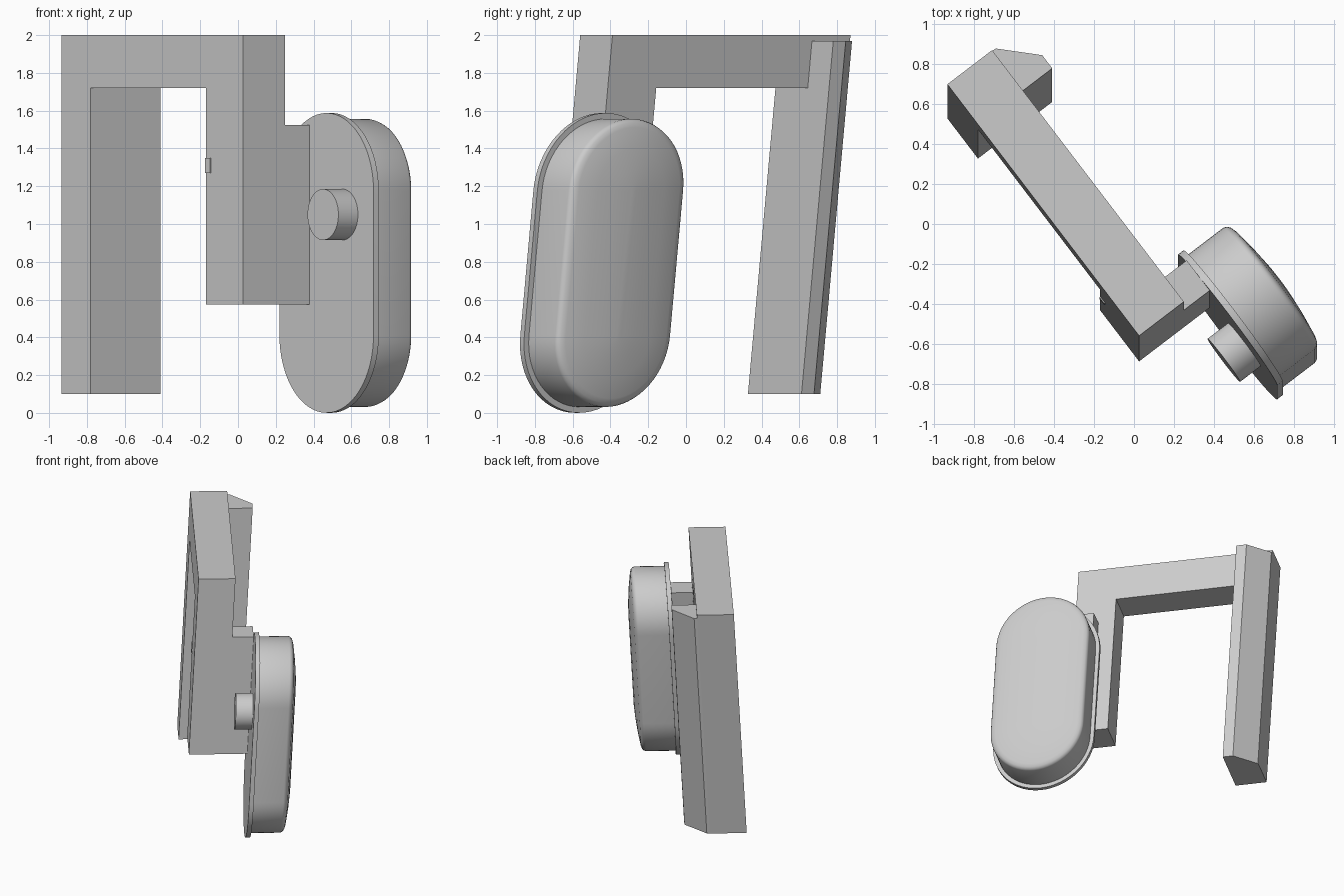
import bpy, bmesh, math
from mathutils import Matrix

cube = bpy.data.objects.get("Cube")
if cube:
    bpy.data.objects.remove(cube)

GREY = (0.6, 0.6, 0.6, 1)
grey = bpy.data.materials.new("plain_grey")
grey.use_nodes = True
grey.diffuse_color = GREY
grey.node_tree.nodes["Principled BSDF"].inputs["Base Color"].default_value = GREY

# Local axes: u along the beam, v across it, z up; the whole model leans in y with height
LEAN = 0.09
PLACE = Matrix(((0.606, 0.795, 0, -0.935),
                (-0.795, 0.606, LEAN, 0.70 - 2 * LEAN),
                (0, 0, 1, 0),
                (0, 0, 0, 1)))


def loft(name, rings, smooth=None):
    """Skin equal-length rings of (u, v, z) points and cap both ends."""
    bm = bmesh.new()
    loops = [[bm.verts.new(p) for p in ring] for ring in rings]
    for a, b in zip(loops, loops[1:]):
        for i in range(len(a)):
            j = (i + 1) % len(a)
            bm.faces.new((a[i], a[j], b[j], b[i]))
    bm.faces.new(loops[0])
    bm.faces.new(loops[-1])
    bmesh.ops.recalc_face_normals(bm, faces=bm.faces)
    mesh = bpy.data.meshes.new(name)
    bm.to_mesh(mesh)
    bm.free()
    mesh.transform(PLACE)
    mesh.materials.append(grey)
    obj = bpy.data.objects.new(name, mesh)
    bpy.context.collection.objects.link(obj)
    if smooth:
        bpy.ops.object.select_all(action="DESELECT")
        obj.select_set(True)
        bpy.context.view_layer.objects.active = obj
        bpy.ops.object.shade_smooth_by_angle(angle=math.radians(smooth))
    return obj


def across(name, outline, v0, v1):
    """Extrude a (u, z) outline along v."""
    return loft(name, [[(u, v, z) for u, z in outline] for v in (v0, v1)])


def upright(name, outline, z0, z1):
    """Extrude a (u, v) outline along z."""
    return loft(name, [[(u, v, z) for u, v in outline] for z in (z0, z1)])


def rounded(u0, z0, radius, straight, v, steps=32):
    """Upright stadium ring; a circle when straight is zero."""
    ring = []
    for half in (0, 1):
        shift = straight / 2 * (1 - 2 * half)
        for i in range(steps + (1 if straight else 0)):
            a = math.pi * (half + i / steps)
            ring.append((u0 + radius * math.cos(a), v, z0 + shift + radius * math.sin(a)))
    return ring


# Frame: long post, top beam and short post
U_END, DEPTH = 1.585, 0.282
across("frame", [(0, 0.1), (0, 2), (U_END, 2), (U_END, 0.575), (1.262, 0.575),
                 (1.262, 1.72), (0.253, 1.72), (0.253, 0.1)], 0, DEPTH)

# Chamfered rear of the long post
upright("long_post_back", [(0, DEPTH), (0.003, 0.304), (0.17, 0.468),
                           (0.253, 0.468), (0.253, DEPTH)], 0.1, 1.97)

# Block joining the short post to the housing
PLATE_V = 0.445
upright("joining_block", [(1.395, DEPTH), (1.395, PLATE_V),
                          (U_END, PLATE_V), (U_END, DEPTH)], 0.575, 1.525)

# Small latch on the short post
across("latch", [(1.264, 1.27), (1.264, 1.35), (1.305, 1.35), (1.305, 1.27)], -0.006, 0)

# Rounded housing: rim plate and domed shell
POD_U, POD_Z, STRAIGHT = 1.732, 0.794, 0.765
loft("housing_rim", [rounded(POD_U, POD_Z, 0.411, STRAIGHT, PLATE_V + d)
                     for d in (0, 0.035)], 35)
SHELL = [(0.38, 0.03), (0.38, 0.262), (0.374, 0.278), (0.36, 0.29), (0.335, 0.298),
         (0.22, 0.315), (0.11, 0.326), (0.02, 0.331)]
loft("housing_shell", [rounded(POD_U, POD_Z, r, STRAIGHT, PLATE_V + d)
                       for r, d in SHELL], 45)

# Round knob on the front of the rim plate
loft("knob", [rounded(POD_U + 0.14, 1.05, 0.135, 0, PLATE_V + d)
              for d in (-0.13, 0.01)], 35)
